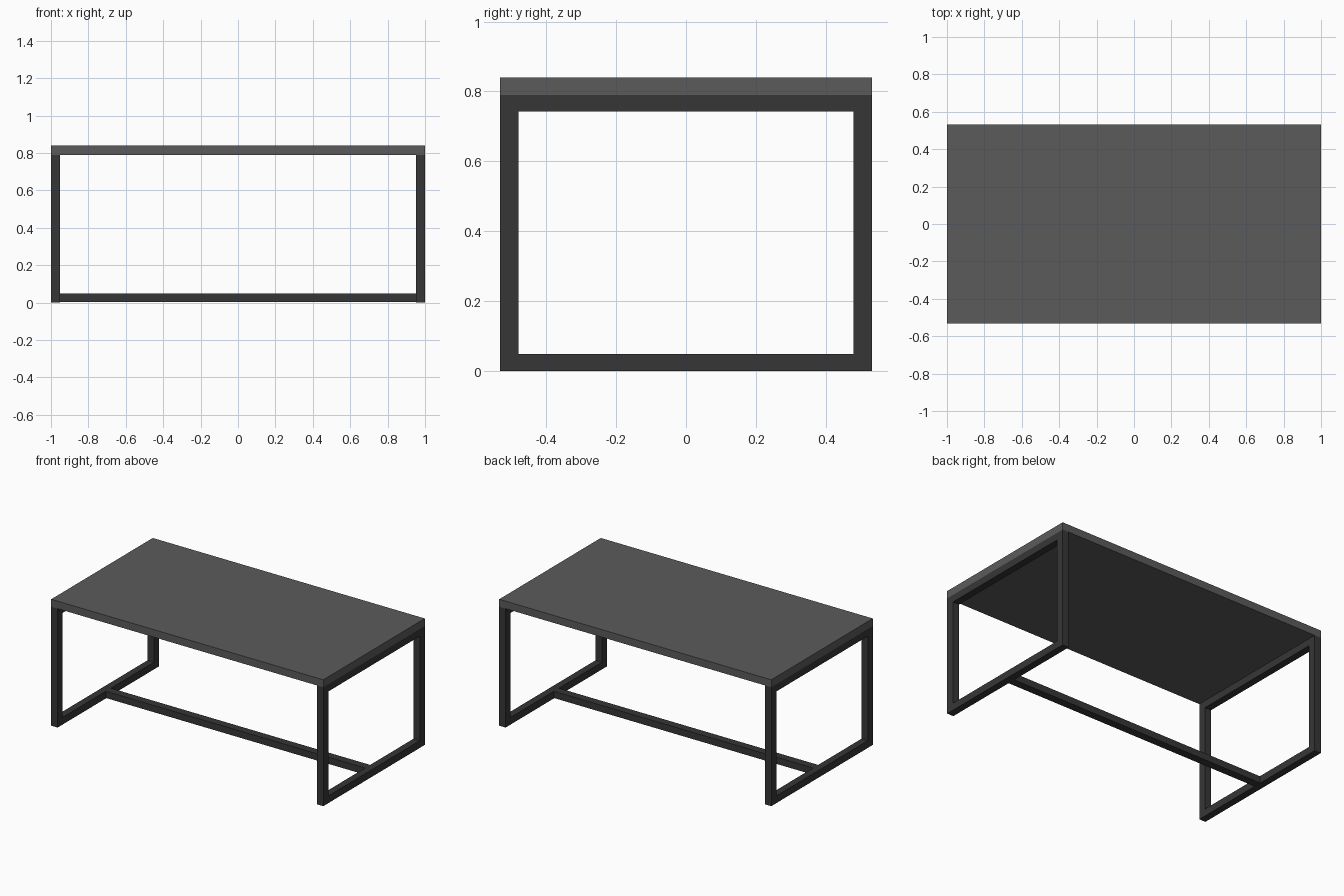
import bpy

if "Cube" in bpy.data.objects:
    bpy.data.objects.remove(bpy.data.objects["Cube"])


def material(name, c):
    m = bpy.data.materials.new(name)
    m.diffuse_color = (c, c, c, 1)
    m.use_nodes = True
    m.node_tree.nodes["Principled BSDF"].inputs["Base Color"].default_value = m.diffuse_color
    return m


GREY = material("mid grey", 0.105)
DARK = material("charcoal", 0.037)


def box(name, lo, hi, mat):
    bpy.ops.mesh.primitive_cube_add(size=1, location=[(a + b) / 2 for a, b in zip(lo, hi)])
    o = bpy.context.object
    o.name = name
    o.scale = [b - a for a, b in zip(lo, hi)]
    bpy.ops.object.transform_apply(location=False, rotation=False, scale=True)
    o.data.materials.append(mat)
    return o


X, Y = 1.0, 0.533            # half length and half depth
TOP, UNDER = 0.84, 0.79      # tabletop faces
TX, TY, TZ = 0.047, 0.053, 0.048   # tube thickness per axis

# Tabletop slab
box("tabletop", (-X, -Y, UNDER), (X, Y, TOP), GREY)

# Rectangular end frames
for side, x0 in (("left", -X), ("right", X - TX)):
    x1 = x0 + TX
    for end, y0 in (("front", -Y), ("back", Y - TY)):
        box(f"{side}_{end}_leg", (x0, y0, 0), (x1, y0 + TY, UNDER), DARK)
    for level, z0 in (("floor", 0), ("top", UNDER - TZ)):
        box(f"{side}_{level}_rail", (x0, -Y + TY, z0), (x1, Y - TY, z0 + TZ), DARK)

# Long stretcher joining the floor rails
box("stretcher", (-X + TX, -TY / 2, 0.003), (X - TX, TY / 2, TZ), DARK)
